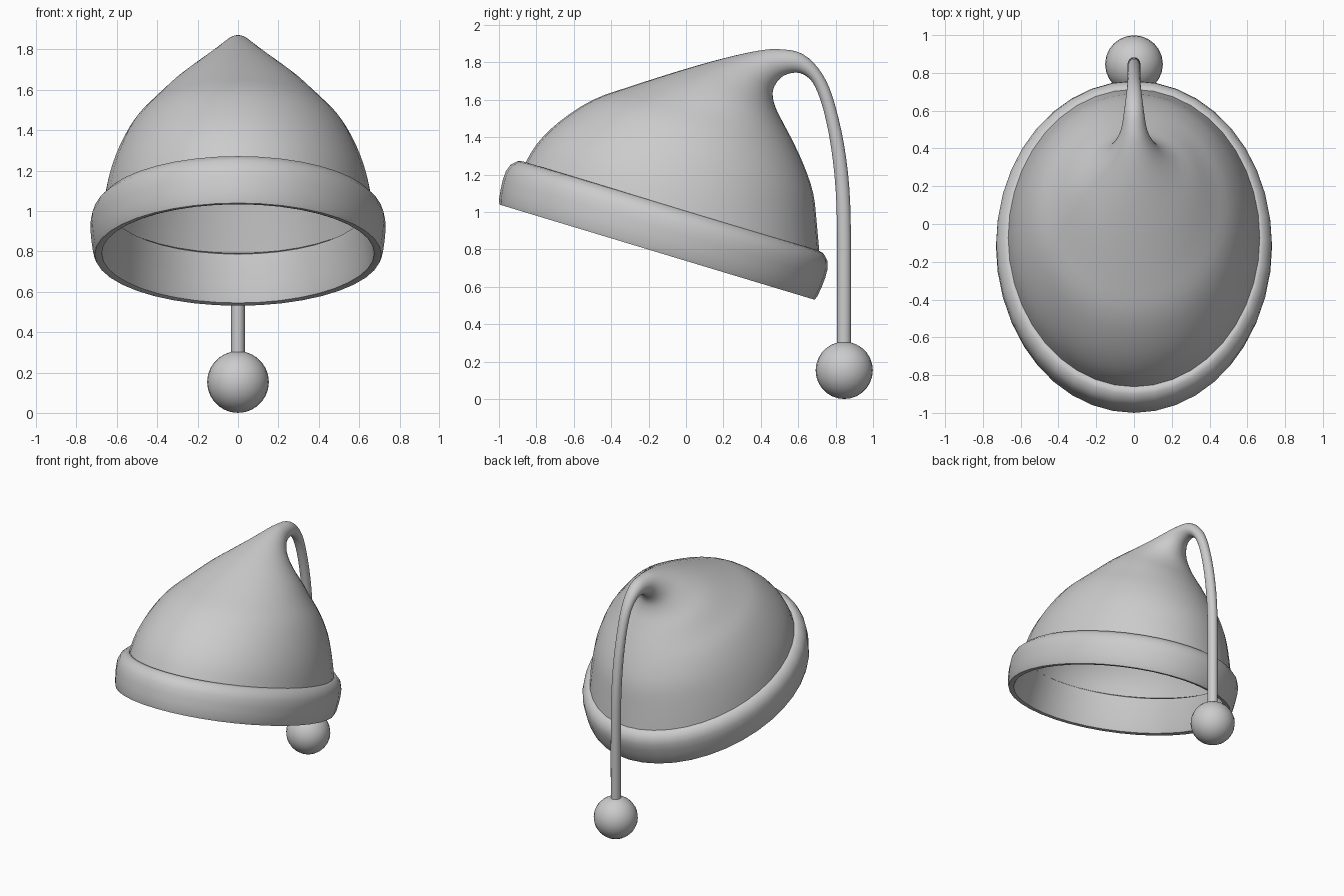
import bpy, bmesh
from math import sin, cos, pi, radians
from mathutils import Vector

if "Cube" in bpy.data.objects:
    bpy.data.objects.remove(bpy.data.objects["Cube"])

SEG = 40


def loft(name, rings, closed=False, cap_end=False):
    """Skin a list of equal-length point rings into a smooth object."""
    bm = bmesh.new()
    rows = [[bm.verts.new(p) for p in r] for r in rings]
    pairs = list(zip(rows, rows[1:]))
    if closed:
        pairs.append((rows[-1], rows[0]))
    for a, b in pairs:
        for i in range(len(a)):
            j = (i + 1) % len(a)
            bm.faces.new((a[i], a[j], b[j], b[i]))
    if cap_end:
        bm.faces.new(rows[-1])
    bmesh.ops.recalc_face_normals(bm, faces=bm.faces)
    me = bpy.data.meshes.new(name)
    bm.to_mesh(me)
    bm.free()
    ob = bpy.data.objects.new(name, me)
    bpy.context.collection.objects.link(ob)
    smooth(ob)
    return ob


def smooth(ob):
    bpy.ops.object.select_all(action='DESELECT')
    ob.select_set(True)
    bpy.context.view_layer.objects.active = ob
    bpy.ops.object.shade_smooth_by_angle(angle=radians(50))


def catmull(rows, steps):
    """Interpolate rows of numbers with a Catmull-Rom spline."""
    out, n = [], len(rows)
    for i in range(n - 1):
        p = [rows[max(0, min(n - 1, i + k))] for k in (-1, 0, 1, 2)]
        for s in range(steps):
            t = s / steps
            out.append([0.5 * (2 * b + (c - a) * t + (2*a - 5*b + 4*c - d) * t*t
                               + (3*b - a - 3*c + d) * t**3)
                        for a, b, c, d in zip(*p)])
    out.append(list(rows[-1]))
    return out


# Hat body and drooping tail: outer y,z / inner y,z / half width of each section
sections = [
    (-.87, 1.24, .715, .76, .67), (-.80, 1.36, .70, .93, .645),
    (-.68, 1.48, .68, 1.10, .595), (-.50, 1.598, .63, 1.25, .52),
    (-.30, 1.67, .57, 1.38, .425), (-.05, 1.75, .52, 1.475, .325),
    (.15, 1.808, .478, 1.56, .22), (.30, 1.845, .463, 1.635, .14),
    (.42, 1.867, .483, 1.69, .09), (.50, 1.87, .525, 1.73, .066),
    (.60, 1.855, .59, 1.745, .053), (.68, 1.80, .645, 1.725, .044),
    (.75, 1.70, .69, 1.67, .037), (.80, 1.56, .735, 1.545, .034),
    (.845, 1.36, .775, 1.35, .034), (.873, 1.13, .80, 1.12, .034),
    (.882, .85, .808, .85, .034), (.882, .27, .808, .27, .034)]
rings = []
for y0, z0, y1, z1, w in catmull(sections, 3):
    a, b = Vector((0, y0, z0)), Vector((0, y1, z1))
    mid, half = (a + b) / 2, (a - b) / 2
    rings.append([mid + half * cos(2 * pi * i / SEG) + Vector((w * sin(2 * pi * i / SEG), 0, 0))
                  for i in range(SEG)])
loft("hat_body", rings, cap_end=True)

# Brim band: profile (outward offset, height) swept round a tilted ellipse
profile = [(.025, .004), (.04, 0), (.06, 0), (.07, .025), (.077, .08), (.081, .13),
           (.079, .18), (.065, .22), (.035, .25), (.01, .257), (-.012, .245),
           (-.006, .18), (.008, .10), (.018, .03)]
tilt = radians(-16.8)
u, n = Vector((0, cos(tilt), sin(tilt))), Vector((0, -sin(tilt), cos(tilt)))
center = Vector((0, -.155, .785))
band = [[center + n * h + u * ((.82 + d) * cos(2 * pi * i / SEG))
         + Vector(((.65 + d) * sin(2 * pi * i / SEG), 0, 0)) for i in range(SEG)]
        for d, h in profile]
loft("brim_band", band, closed=True)

# Ball at the end of the tail
bpy.ops.mesh.primitive_uv_sphere_add(segments=24, ring_count=14, radius=.153,
                                     location=(0, .846, .153))
ball = bpy.context.object
ball.name = "tail_ball"
smooth(ball)
